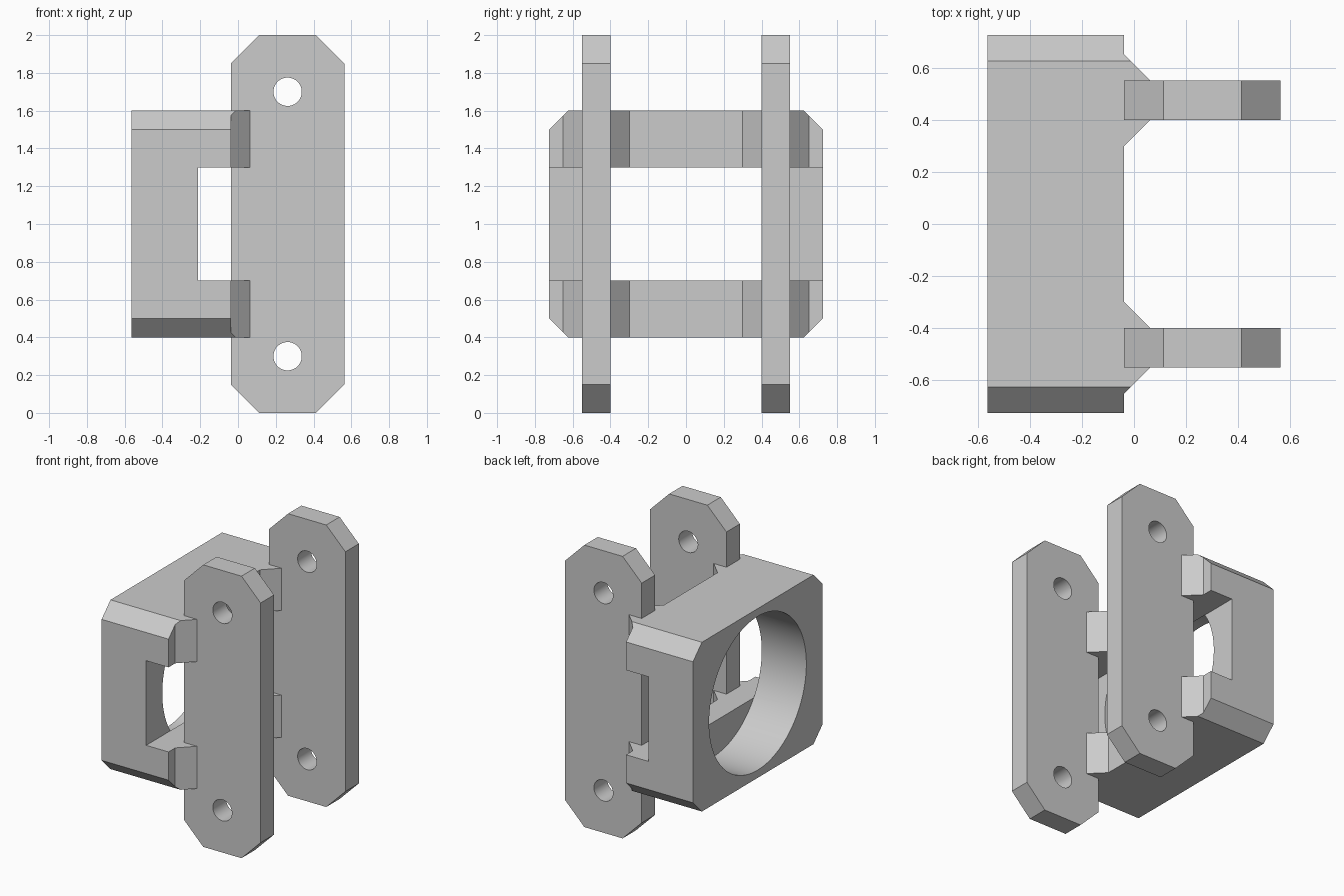
import bpy, bmesh, math

cube = bpy.data.objects.get("Cube")
if cube:
    bpy.data.objects.remove(cube, do_unlink=True)

grey = bpy.data.materials.new("light_grey")
grey.use_nodes = True
color = (0.6, 0.6, 0.6, 1)
grey.diffuse_color = color
grey.node_tree.nodes["Principled BSDF"].inputs["Base Color"].default_value = color


def prism(name, outline, axis, low, high):
    """Extrude a 2D outline along an axis; the outline fills the other two axes in order."""
    bm = bmesh.new()

    def ring(level):
        verts = []
        for point in outline:
            co = list(point)
            co.insert(axis, level)
            verts.append(bm.verts.new(co))
        return verts

    a, b = ring(low), ring(high)
    bm.faces.new(a)
    bm.faces.new(b)
    n = len(a)
    for i in range(n):
        j = (i + 1) % n
        bm.faces.new((a[i], a[j], b[j], b[i]))
    bmesh.ops.recalc_face_normals(bm, faces=bm.faces[:])
    mesh = bpy.data.meshes.new(name)
    bm.to_mesh(mesh)
    bm.free()
    mesh.materials.append(grey)
    obj = bpy.data.objects.new(name, mesh)
    bpy.context.collection.objects.link(obj)
    return obj


def chamfered(x0, x1, y0, y1, c):
    return [(x0 + c, y0), (x1 - c, y0), (x1, y0 + c), (x1, y1 - c),
            (x1 - c, y1), (x0 + c, y1), (x0, y1 - c), (x0, y0 + c)]


def circle(u, v, r, n):
    return [(u + r * math.cos(math.tau * i / n), v + r * math.sin(math.tau * i / n))
            for i in range(n)]


def activate(obj):
    bpy.ops.object.select_all(action='DESELECT')
    obj.select_set(True)
    bpy.context.view_layer.objects.active = obj


def combine(obj, tool, operation='DIFFERENCE'):
    mod = obj.modifiers.new("cut", 'BOOLEAN')
    mod.operation, mod.solver, mod.object = operation, 'EXACT', tool
    tool.hide_render = True
    activate(obj)
    bpy.ops.object.modifier_apply(modifier=mod.name)
    bpy.data.objects.remove(tool, do_unlink=True)


def soften(obj):
    activate(obj)
    bpy.ops.object.shade_smooth_by_angle(angle=math.radians(30))


BACK, SLOT, FACE, TIP = -0.5625, -0.2125, -0.0375, 0.0625
HALF = 0.725

# Housing seen from above, with a tapered lug at each plate
half = [(FACE, 0.3), (TIP, 0.4), (TIP, 0.55), (FACE, 0.65), (FACE, HALF), (BACK, HALF)]
plan = half + [(x, -y) for x, y in reversed(half)]
housing = prism("housing", plan, 2, 0.4, 1.6)

# Chamfer the long edges, bore the round pocket, then open the side slot
combine(housing, prism("edge_tool", chamfered(-HALF, HALF, 0.4, 1.6, 0.1), 0, -1, 1), 'INTERSECT')
combine(housing, prism("bore_tool", circle(0, 1, 0.545, 96), 0, -0.8, SLOT))
combine(housing, prism("slot_tool", [(SLOT, 0.7), (0.3, 0.7), (0.3, 1.3), (SLOT, 1.3)], 1, -1, 1))
soften(housing)

# Mounting plates with two bolt holes each
for name, y in (("front_plate", -0.55), ("back_plate", 0.4)):
    plate = prism(name, chamfered(FACE, 0.5625, 0, 2, 0.15), 1, y, y + 0.15)
    for z in (0.3, 1.7):
        combine(plate, prism("hole_tool", circle(0.2625, z, 0.075, 48), 1, y - 0.1, y + 0.25))
    soften(plate)
